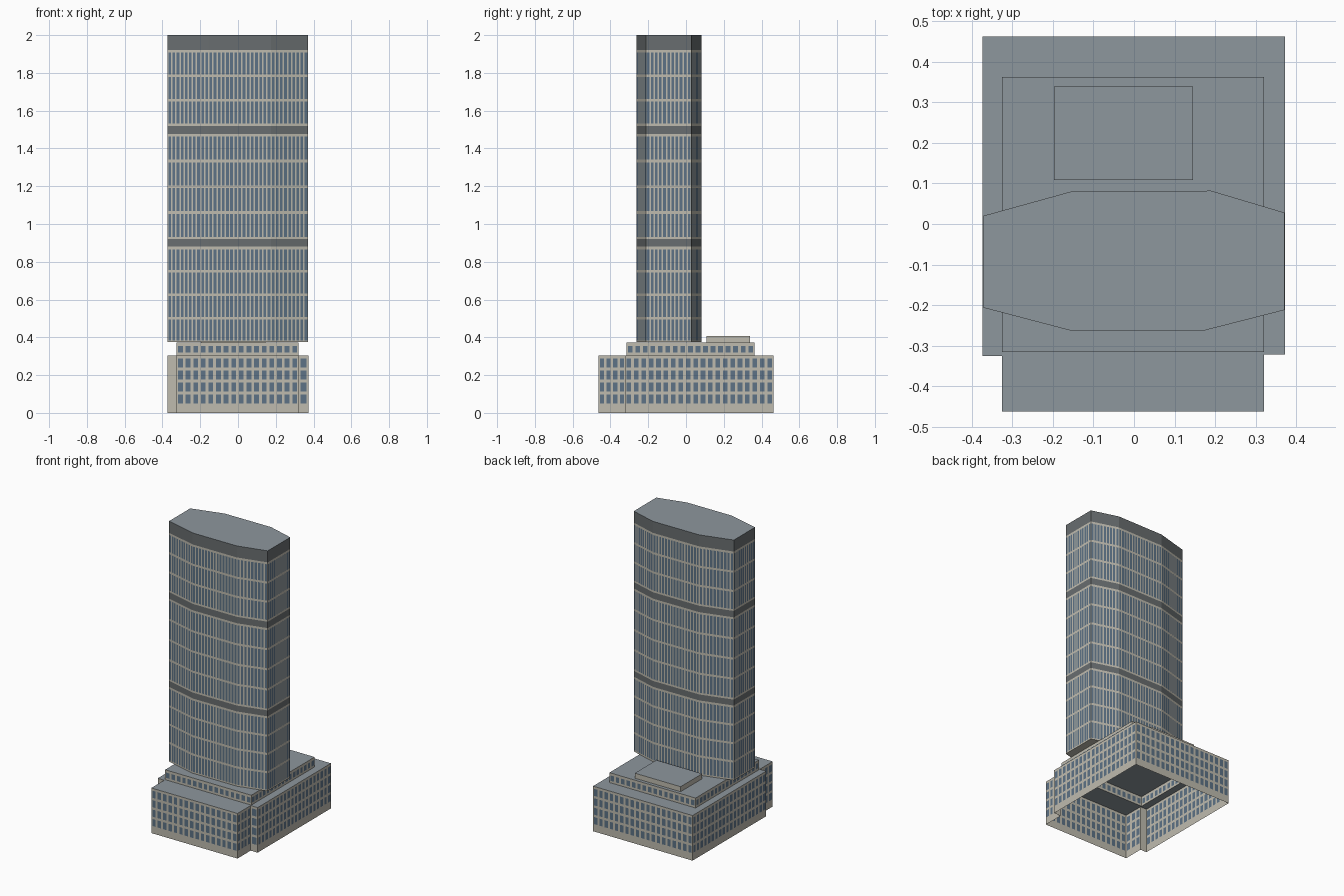
import bpy, bmesh
from mathutils import Vector

if "Cube" in bpy.data.objects:
    bpy.data.objects.remove(bpy.data.objects["Cube"])


def material(name, rgb):
    m = bpy.data.materials.new(name)
    m.diffuse_color = (*rgb, 1)
    m.use_nodes = True
    m.node_tree.nodes["Principled BSDF"].inputs["Base Color"].default_value = m.diffuse_color
    return m


MATS = [material("stone", (0.52, 0.50, 0.43)), material("glass", (0.11, 0.17, 0.24)),
        material("dark_band", (0.14, 0.155, 0.16)), material("roof_grey", (0.27, 0.31, 0.34))]
STONE, GLASS, DARK, ROOF = range(4)


def face(bm, pts, mat):
    f = bm.faces.new([bm.verts.new(p) for p in pts])
    f.material_index = mat


def finish(bm, name):
    bmesh.ops.remove_doubles(bm, verts=bm.verts, dist=1e-5)
    me = bpy.data.meshes.new(name)
    bm.to_mesh(me)
    bm.free()
    for m in MATS:
        me.materials.append(m)
    ob = bpy.data.objects.new(name, me)
    bpy.context.collection.objects.link(ob)
    return ob


def walls(bm, outline, strips, pitch, fill, blank=()):
    """Walls round a counter-clockwise outline; strips are (bottom, top, material).
    Glass strips are split into windows with stone between them."""
    for i, a in enumerate(outline):
        b = outline[(i + 1) % len(outline)]
        a, b = Vector(a), Vector(b)
        n = max(1, round((b - a).length / pitch))

        def quad(t0, t1, z0, z1, mat):
            p, q = a.lerp(b, t0), a.lerp(b, t1)
            face(bm, [(*p, z0), (*q, z0), (*q, z1), (*p, z1)], mat)

        for z0, z1, mat in strips:
            if mat != GLASS or i in blank:
                quad(0, 1, z0, z1, STONE if mat == GLASS else mat)
                continue
            edge = (1 - fill) / 2
            for k in range(n):
                quad(k / n, (k + edge) / n, z0, z1, STONE)
                quad((k + edge) / n, (k + 1 - edge) / n, z0, z1, GLASS)
                quad((k + 1 - edge) / n, (k + 1) / n, z0, z1, STONE)


def rect(x0, x1, y0, y1):
    return [(x0, y0), (x1, y0), (x1, y1), (x0, y1)]


def cap(bm, outline, z, mat=ROOF):
    face(bm, [(x, y, z) for x, y in outline], mat)


def storeys(z0, z1, rows, gap):
    """Window rows between z0 and z1, each topped by a stone spandrel."""
    h = (z1 - z0) / rows
    out = []
    for r in range(rows):
        z = z0 + r * h
        out += [(z, z + h - gap, GLASS), (z + h - gap, z + h, STONE)]
    return out


# Podium: hollow below, roof ring open under the setback storey
podium = [(-0.373, -0.325), (-0.325, -0.325), (-0.325, -0.4625), (0.32, -0.4625),
          (0.32, -0.322), (0.372, -0.322), (0.372, 0.4625), (-0.373, 0.4625)]
bm = bmesh.new()
walls(bm, podium, [(0, 0.05, STONE)] + storeys(0.05, 0.305, 4, 0.016), 0.04, 0.62, blank=(0,))
for r in (rect(-0.325, 0.32, -0.4625, -0.315), rect(-0.373, -0.325, -0.325, 0.4625),
          rect(0.32, 0.372, -0.322, 0.4625), rect(-0.325, 0.32, 0.362, 0.4625)):
    cap(bm, r, 0.305)
finish(bm, "podium")

# Setback storey
bm = bmesh.new()
setback = rect(-0.325, 0.32, -0.315, 0.362)
walls(bm, setback, [(0.305, 0.319, STONE), (0.319, 0.355, GLASS), (0.355, 0.372, STONE)], 0.04, 0.62)
cap(bm, setback, 0.372)
finish(bm, "setback_storey")

# Rooftop plant room
bm = bmesh.new()
plant = rect(-0.197, 0.146, 0.108, 0.339)
walls(bm, plant, [(0.372, 0.406, STONE)], 1, 1)
cap(bm, plant, 0.406)
finish(bm, "plant_room")

# Tower: eight-sided slab with dark service bands
tower = [(-0.372, -0.206), (-0.155, -0.263), (0.175, -0.262), (0.371, -0.212),
         (0.371, 0.028), (0.19, 0.082), (-0.155, 0.08), (-0.372, 0.02)]
strips = [(0.374, 0.384, STONE)] + storeys(0.384, 0.88, 4, 0.014)
strips += [(0.88, 0.92, DARK), (0.92, 0.932, STONE)] + storeys(0.932, 1.477, 4, 0.014)
strips += [(1.477, 1.52, DARK), (1.52, 1.532, STONE)] + storeys(1.532, 1.922, 3, 0.014)
strips += [(1.922, 2.0, DARK)]
bm = bmesh.new()
walls(bm, tower, strips, 0.0222, 0.64)
cap(bm, tower, 2.0)
cap(bm, tower[::-1], 0.374, STONE)
finish(bm, "tower")
